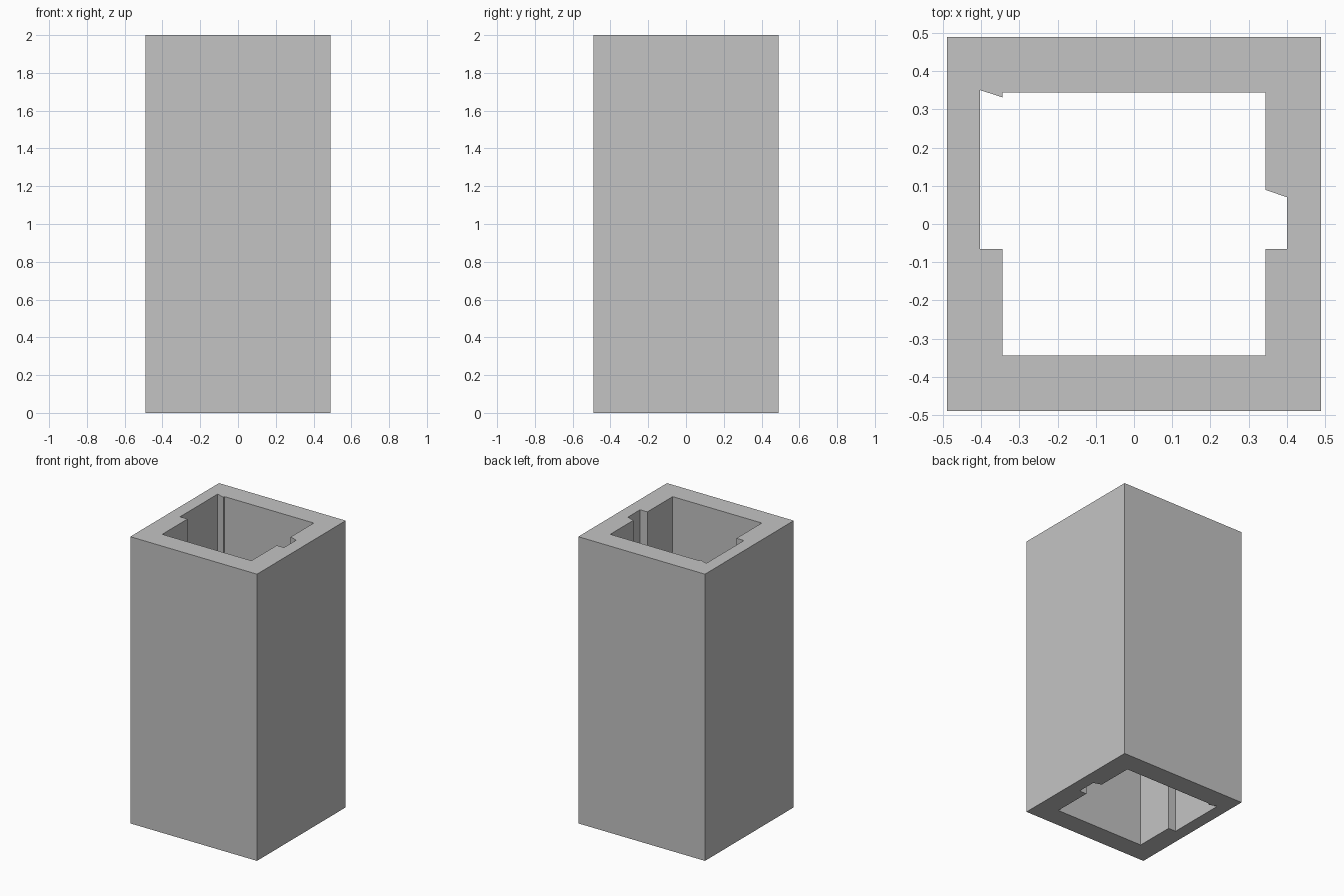
import bpy
import bmesh

cube = bpy.data.objects.get("Cube")
if cube:
    bpy.data.objects.remove(cube, do_unlink=True)

HEIGHT = 2.0
HALF = 0.489     # outer half width
BORE = 0.344     # inner half width
SLOT = 0.402     # depth reached by the side recesses

grey = bpy.data.materials.new("plain grey")
grey.use_nodes = True
colour = (0.55, 0.55, 0.55, 1)
grey.diffuse_color = colour
grey.node_tree.nodes["Principled BSDF"].inputs["Base Color"].default_value = colour

# Outer square and notched bore, both as plan outlines
outer = [(-HALF, -HALF), (HALF, -HALF), (HALF, HALF), (-HALF, HALF)]
bore = [
    (-BORE, -BORE), (BORE, -BORE),
    (BORE, -0.065), (SLOT - 0.002, -0.065), (SLOT - 0.002, 0.07), (BORE, 0.089),
    (BORE, BORE), (-BORE, BORE),
    (-BORE, 0.331), (-SLOT, 0.35), (-SLOT, -0.065), (-BORE, -0.065),
]

# Fill the ring between the outlines, then raise it into a tube
bm = bmesh.new()
edges = []
for outline in (outer, bore):
    verts = [bm.verts.new((x, y, 0)) for x, y in outline]
    edges += [bm.edges.new((a, b)) for a, b in zip(verts, verts[1:] + verts[:1])]
bmesh.ops.triangle_fill(bm, edges=edges, use_beauty=True, normal=(0, 0, 1))
ring = bmesh.ops.extrude_face_region(bm, geom=bm.faces[:], use_keep_orig=True)
top = [v for v in ring["geom"] if isinstance(v, bmesh.types.BMVert)]
bmesh.ops.translate(bm, verts=top, vec=(0, 0, HEIGHT))
bmesh.ops.recalc_face_normals(bm, faces=bm.faces[:])

mesh = bpy.data.meshes.new("square_tube")
bm.to_mesh(mesh)
bm.free()
mesh.materials.append(grey)
tube = bpy.data.objects.new("square_tube", mesh)
bpy.context.collection.objects.link(tube)
